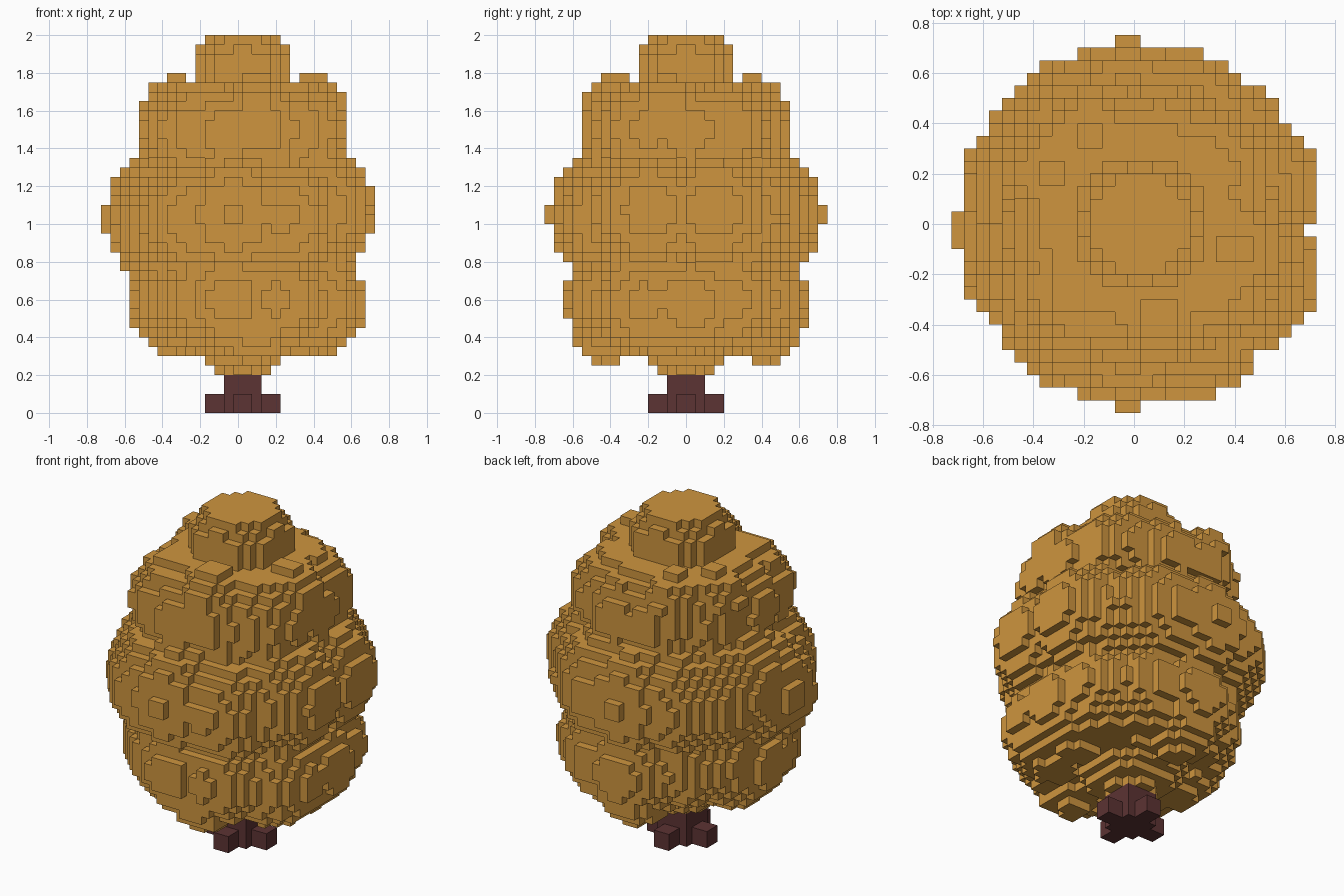
import bpy, bmesh, math
from mathutils import Vector

cube = bpy.data.objects.get("Cube")
if cube:
    bpy.data.objects.remove(cube)

STEP = 0.05
X0, Y0 = -0.025, 0.0          # grid lines fall on X0 + n * STEP
TOP = 40                      # number of grid layers


def material(name, rgb):
    m = bpy.data.materials.new(name)
    m.use_nodes = True
    m.diffuse_color = (*rgb, 1)
    m.node_tree.nodes["Principled BSDF"].inputs["Base Color"].default_value = (*rgb, 1)
    return m


def add_object(name, bm, mat):
    mesh = bpy.data.meshes.new(name)
    bm.to_mesh(mesh)
    bm.free()
    mesh.materials.append(mat)
    ob = bpy.data.objects.new(name, mesh)
    bpy.context.collection.objects.link(ob)


def fill_ball(cells, centre, radius):
    """Add every grid cell whose middle lies inside the ball."""
    cx, cy, cz = centre
    i0, j0, k0 = (round(v / STEP) for v in (cx - X0, cy - Y0, cz))
    n = int(radius / STEP) + 2
    for i in range(i0 - n, i0 + n):
        for j in range(j0 - n, j0 + n):
            for k in range(k0 - n, min(k0 + n, TOP)):
                p = Vector((X0 + (i + .5) * STEP, Y0 + (j + .5) * STEP, (k + .5) * STEP))
                if (p - Vector(centre)).length <= radius:
                    cells.add((i, j, k))


def skin(cells):
    """Build only the outer faces of a set of grid cells."""
    bm = bmesh.new()
    verts = {}

    def vert(c):
        if c not in verts:
            verts[c] = bm.verts.new((X0 + c[0] * STEP, Y0 + c[1] * STEP, c[2] * STEP))
        return verts[c]

    for cell in sorted(cells):
        for axis in range(3):
            for side in (0, 1):
                near = list(cell)
                near[axis] += 2 * side - 1
                if tuple(near) in cells:
                    continue
                u, v = (axis + 1) % 3, (axis + 2) % 3
                loop = []
                for du, dv in ((0, 0), (1, 0), (1, 1), (0, 1)):
                    c = list(cell)
                    c[axis] += side
                    c[u] += du
                    c[v] += dv
                    loop.append(vert(tuple(c)))
                bm.faces.new(loop if side else loop[::-1])
    return bm


leaf = material("golden_leaves", (0.62, 0.30, 0.049))
bark = material("dark_bark", (0.107, 0.033, 0.033))

# Leaf clumps per tier: (angle in degrees, distance, height, radius)
lower = [(2, .385, .58, .275), (33, .40, .60, .27), (58, .38, .60, .28), (90, .38, .59, .28),
         (88, .42, .47, .21), (125, .34, .64, .26), (155, .34, .64, .26), (182, .33, .575, .275),
         (211, .37, .60, .27), (240, .36, .60, .27), (260, .385, .60, .275), (280, .42, .47, .21),
         (296, .41, .60, .27), (330, .42, .58, .28)]
middle = [(20, .43, 1.07, .33), (42, .41, 1.03, .32), (62, .41, 1.05, .33), (93, .40, 1.05, .33),
          (120, .40, 1.05, .32), (142, .40, 1.05, .31), (162, .39, 1.10, .32), (183, .385, 1.03, .325),
          (204, .39, .97, .32), (238, .41, 1.03, .32), (267, .40, 1.05, .33), (301, .435, 1.03, .315),
          (334, .445, 1.07, .33)]
upper = [(2, .295, 1.49, .265), (38, .33, 1.50, .26), (75, .30, 1.49, .265), (110, .30, 1.49, .265),
         (146, .32, 1.50, .255), (186, .285, 1.49, .265), (225, .34, 1.49, .265),
         (258, .30, 1.48, .265), (290, .31, 1.50, .26), (325, .35, 1.50, .26)]

crown = set()
for tier, mid_x in ((lower, .025), (middle, 0.0), (upper, .025)):
    for deg, dist, z, r in tier:
        a = math.radians(deg)
        fill_ball(crown, (mid_x + dist * math.cos(a), dist * math.sin(a), z), r)

# Bottom, inner and top clumps
for z, r in ((.55, .355), (.75, .42), (1.05, .48), (1.40, .27), (1.78, .275)):
    fill_ball(crown, (.025, 0, z), r)

# Small raised tufts on the shoulder around the top clump
for x, y in ((.40, -.10), (-.325, .20), (.10, -.375), (-.17, .35)):
    fill_ball(crown, (x, y, 1.61), .18)
add_object("leafy_crown", skin(crown), leaf)

# Trunk column and crossed root feet, on the same grid
trunk = {(i, j, k) for i in range(-1, 3) for j in range(-2, 2) for k in range(5)}
for i in range(-3, 5):
    for k in (0, 1):
        trunk |= {(i, -1, k), (i, 0, k), (0, i - 1, k), (1, i - 1, k)}
add_object("trunk", skin(trunk), bark)
